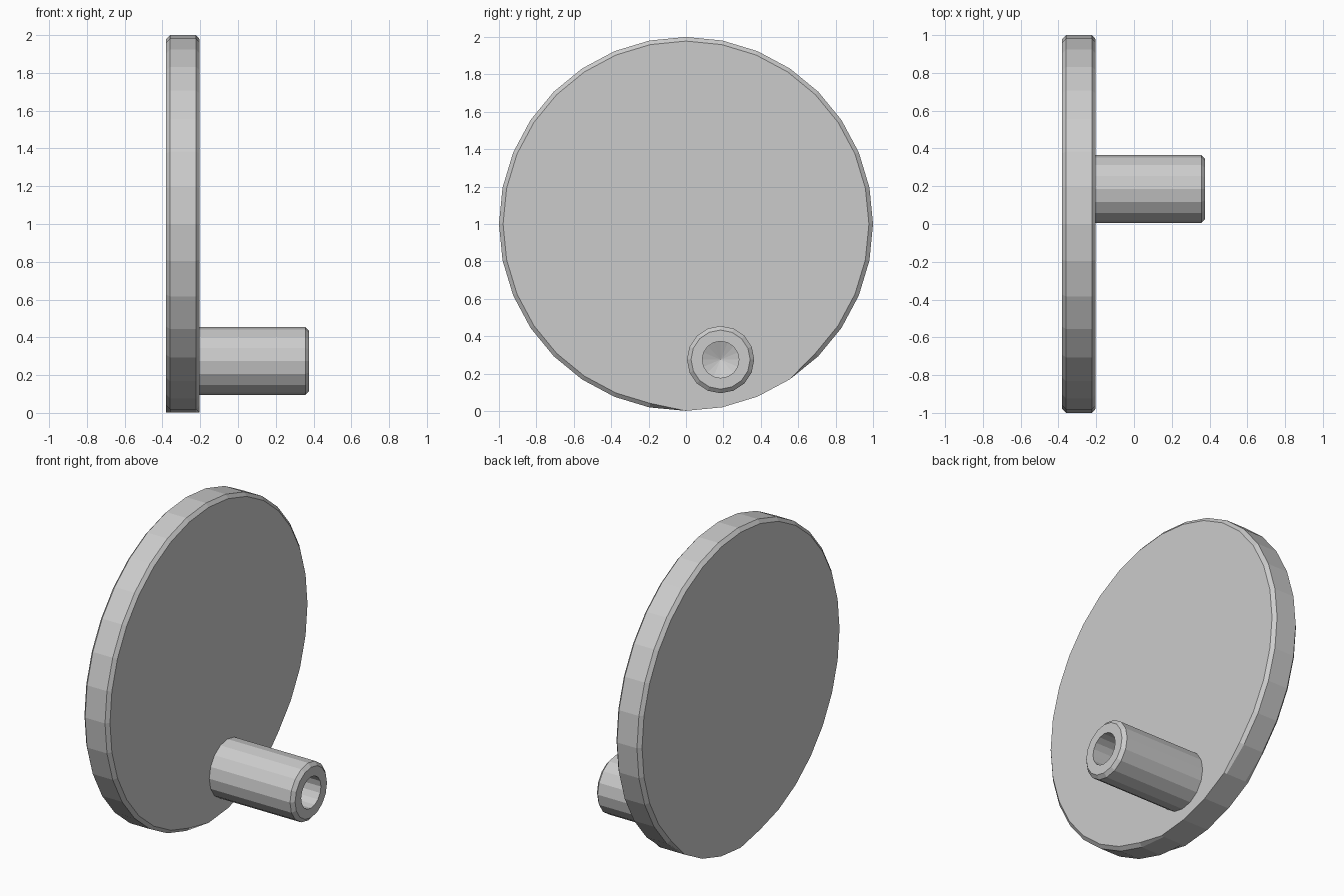
import bpy, bmesh
from math import sin, cos, tau, radians

if "Cube" in bpy.data.objects:
    bpy.data.objects.remove(bpy.data.objects["Cube"])


def lathe_x(name, profile, cy, cz, sides, radius_fix=None, cap_start=True):
    """Sweep (x, radius) points around an x-parallel axis, angle 0 = straight down."""
    bm = bmesh.new()
    rings = []
    for x, r in profile:
        if r == 0:
            rings.append([bm.verts.new((x, cy, cz))])
            continue
        ring = []
        for i in range(sides):
            a = tau * i / sides
            rr = radius_fix(a, r) if radius_fix else r
            ring.append(bm.verts.new((x, cy + rr * sin(a), cz - rr * cos(a))))
        rings.append(ring)
    for p, q in zip(rings, rings[1:]):
        for i in range(sides):
            j = (i + 1) % sides
            if len(q) == 1:
                bm.faces.new((p[i], p[j], q[0]))
            else:
                bm.faces.new((p[i], p[j], q[j], q[i]))
    if cap_start:
        bm.faces.new(rings[0])
    if len(rings[-1]) > 1:
        bm.faces.new(rings[-1])
    bmesh.ops.recalc_face_normals(bm, faces=bm.faces)
    mesh = bpy.data.meshes.new(name)
    bm.to_mesh(mesh)
    bm.free()
    obj = bpy.data.objects.new(name, mesh)
    bpy.context.collection.objects.link(obj)
    return obj


# Wheel disc: the rim chamfer is left out below the crank pin
def fade_chamfer(a, r):
    return 0.999 if radians(-5) < a < radians(36) else r


lathe_x("disc", [(-0.38, 0.978), (-0.36, 1.0), (-0.222, 1.0), (-0.203, 0.978)],
        0, 1, 32, fade_chamfer)

# Off-centre crank pin with chamfered end and blind drilled hole
PIN_Y, PIN_Z = 0.185, 0.275
lathe_x("crank_pin",
        [(-0.204, 0.18), (0.357, 0.18), (0.377, 0.158), (0.377, 0.098),
         (0.05, 0.098), (0.01, 0)],
        PIN_Y, PIN_Z, 16, cap_start=False)
